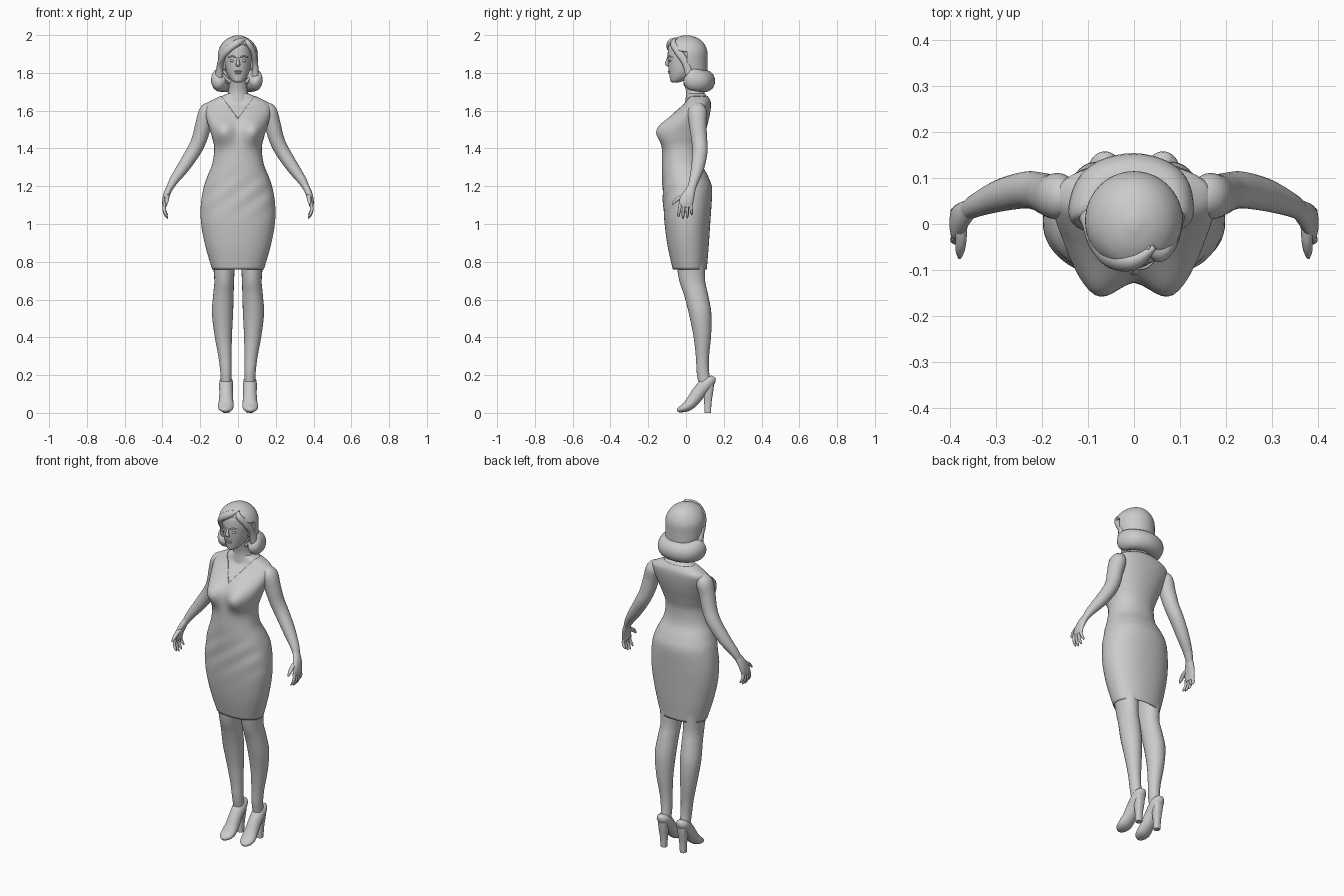
import bpy, bmesh, math
from mathutils import Vector, Matrix


def spline(rows, sub):
    # Catmull-Rom interpolation of whole rows
    out = []
    for i in range(len(rows) - 1):
        p0, p1, p2 = rows[max(i - 1, 0)], rows[i], rows[i + 1]
        p3 = rows[min(i + 2, len(rows) - 1)]
        for k in range(sub):
            t = k / sub
            out.append([0.5 * (2 * b + (c - a) * t + (2 * a - 5 * b + 4 * c - d) * t * t
                               + (3 * b - a - 3 * c + d) * t ** 3)
                        for a, b, c, d in zip(p0, p1, p2, p3)])
    return out + [list(rows[-1])]


def finish(name, bm, mirror=False):
    bmesh.ops.recalc_face_normals(bm, faces=bm.faces)
    me = bpy.data.meshes.new(name)
    bm.to_mesh(me)
    bm.free()
    me.shade_smooth()
    me.set_sharp_from_angle(angle=math.radians(50))
    ob = bpy.data.objects.new(name, me)
    bpy.context.collection.objects.link(ob)
    if mirror:
        ob.modifiers.new("mirror", 'MIRROR').use_mirror_merge = False
    return ob


def sweep(rows, sides=24, sub=4, flat=False, side=(1, 0, 0), power=2.0, caps=(True, True)):
    # rows are (x, y, z, radius along side, radius across)
    bm = bmesh.new()
    pts = spline(rows, sub)
    cs = [Vector(p[:3]) for p in pts]
    rings = []
    for i, p in enumerate(pts):
        t = (cs[min(i + 1, len(cs) - 1)] - cs[max(i - 1, 0)]).normalized()
        u, v = Vector((1, 0, 0)), Vector((0, 1, 0))
        if not flat:
            s = Vector(side)
            u = (s - t * s.dot(t)).normalized()
            v = t.cross(u)
        ring = []
        for k in range(sides):
            a = 2 * math.pi * k / sides
            c, s = math.cos(a), math.sin(a)
            c = math.copysign(abs(c) ** (2 / power), c)
            s = math.copysign(abs(s) ** (2 / power), s)
            ring.append(bm.verts.new(cs[i] + u * c * max(p[3], .001) + v * s * max(p[4], .001)))
        rings.append(ring)
    for r0, r1 in zip(rings, rings[1:]):
        for k in range(sides):
            j = (k + 1) % sides
            bm.faces.new((r0[k], r0[j], r1[j], r1[k]))
    for ring, cap in ((rings[0], caps[0]), (rings[-1], caps[1])):
        if cap:
            bm.faces.new(ring)
    return bm


def ball(name, loc, scale, mirror=False):
    bm = bmesh.new()
    m = Matrix.Translation(loc) @ Matrix.Diagonal((*scale, 1))
    bmesh.ops.create_uvsphere(bm, u_segments=20, v_segments=12, radius=1, matrix=m)
    return finish(name, bm, mirror)


def cut(bm, planes, test):
    # split along planes, then remove the faces chosen by test
    for co, no in planes:
        bmesh.ops.bisect_plane(bm, geom=bm.verts[:] + bm.edges[:] + bm.faces[:],
                               plane_co=co, plane_no=no)
    gone = [f for f in bm.faces if test(f.calc_center_median())]
    bmesh.ops.delete(bm, geom=gone, context='FACES')


# torso sections: z, half width, front y, back y
TORSO = [(.76, .137, -.07, .11), (.88, .172, -.097, .12), (1.0, .195, -.113, .128),
         (1.1, .197, -.12, .135), (1.19, .183, -.124, .138), (1.25, .163, -.126, .118),
         (1.32, .136, -.128, .085), (1.4, .126, -.126, .08), (1.46, .138, -.12, .094),
         (1.53, .160, -.105, .115), (1.59, .174, -.06, .128), (1.635, .168, -.015, .132),
         (1.662, .125, -.002, .125), (1.69, .062, .0, .105)]


def torso(first, inset):
    rows = [(0, (f + b) / 2, z, w - inset, (b - f) / 2 - inset) for z, w, f, b in TORSO[first:]]
    bm = sweep(rows, sides=64, sub=6, flat=True, power=2.2, caps=(first > 0, True))
    for v in bm.verts:
        x, y, z = v.co
        if y < 0:
            # bust
            bump = math.exp(-((abs(x) - .083) / .043) ** 2 / 2 - ((z - 1.49) / .047) ** 2 / 2)
            v.co.y -= .055 * bump * min(1, -y / .05)
            # soft diagonal creases over the hips
            fold = math.exp(-((z - 1.15) / .1) ** 2)
            v.co.y += .0025 * fold * math.sin(55 * (z - .8 * x))
    return bm


# chest skin below the neckline, and the dress
finish("chest", torso(7, .005))
bm = torso(0, 0)
cut(bm, [((0, 0, 1.56), (1.33, 0, 1)), ((0, 0, 1.56), (-1.33, 0, 1)), ((0, 0, 1.677), (0, 0, 1))],
    lambda c: c.z > 1.677 or (c.y < .04 and c.z > 1.56 + 1.33 * abs(c.x)))
dress = finish("dress", bm)
dress.modifiers.new("cloth", 'SOLIDIFY').thickness = .004

# neck and head
finish("neck", sweep([(0, .055, 1.64, .075, .06), (0, .05, 1.69, .055, .05),
                      (0, .04, 1.73, .048, .045), (0, .025, 1.80, .048, .05)], flat=True))
finish("head", sweep([(0, -.058, 1.748, .012, .012), (0, -.05, 1.756, .028, .032),
                      (0, -.032, 1.775, .045, .054), (0, -.015, 1.805, .06, .075),
                      (0, -.007, 1.845, .069, .088), (0, 0, 1.90, .074, .097),
                      (0, 0, 1.95, .064, .088), (0, 0, 1.985, .03, .04)], sides=32, flat=True))
finish("nose", sweep([(0, -.09, 1.885, .005, .006), (0, -.099, 1.865, .007, .007),
                      (0, -.101, 1.847, .012, .010), (0, -.093, 1.837, .010, .005)], sides=12))
ball("upper_lip", (0, -.088, 1.808), (.021, .009, .005))
ball("lower_lip", (0, -.086, 1.799), (.017, .010, .006))
ball("eye", (.029, -.082, 1.864), (.014, .010, .007), True)
ball("ear", (.072, .002, 1.845), (.010, .017, .030), True)
finish("eyebrow", sweep([(.012, -.097, 1.882, .003, .003), (.03, -.091, 1.888, .004, .004),
                         (.052, -.070, 1.882, .002, .002)], sides=8, side=(0, 0, 1)), True)

# hair cap with a hairline that peaks at the side parting
bm = sweep([(0, .06, 1.74, .07, .05), (0, .032, 1.80, .094, .081), (0, .01, 1.86, .105, .104),
            (0, .006, 1.915, .104, .107), (0, .002, 1.958, .083, .092),
            (0, .002, 1.985, .05, .058), (0, .002, 1.999, .012, .015)],
           sides=48, sub=5, flat=True)
part = (.03, 0, 1.957)
cut(bm, [(part, (-.6, 0, 1)), (part, (.6, 0, 1)), ((0, .005, 0), (0, 1, 0))],
    lambda c: c.y < .005 and c.z < 1.957 - .6 * abs(c.x - .03))
hair = finish("hair_cap", bm)
hair.modifiers.new("thickness", 'SOLIDIFY').thickness = .012

# rolled hair ends around the nape
finish("hair_roll", sweep([(-.098, -.004, 1.775, .012, .01), (-.1, .006, 1.77, .044, .032),
                           (-.1, .035, 1.763, .06, .043), (-.07, .085, 1.757, .058, .049),
                           (0, .103, 1.757, .058, .051), (.066, .083, 1.757, .058, .049),
                           (.09, .035, 1.765, .058, .041), (.09, .006, 1.772, .042, .03),
                           (.088, -.004, 1.777, .012, .01)], side=(0, 0, 1), sub=5))
# swept locks either side of the parting
for name, rows in (
        ("left_lock", [(.045, -.05, 1.982, .006, .006), (.0, -.082, 1.962, .02, .016),
                       (-.05, -.076, 1.928, .024, .017), (-.083, -.04, 1.885, .024, .016),
                       (-.095, .0, 1.835, .022, .018), (-.1, .02, 1.775, .024, .022)]),
        ("right_lock", [(.03, -.05, 1.982, .006, .006), (.055, -.068, 1.955, .016, .014),
                        (.081, -.04, 1.91, .02, .014), (.09, .0, 1.85, .02, .016),
                        (.092, .02, 1.78, .022, .02)])):
    finish(name, sweep(rows, sides=16, sub=6, side=(0, .6, .8)))

# arms
finish("arm", sweep([(.135, .06, 1.625, .03, .025), (.162, .06, 1.597, .05, .043),
                     (.182, .062, 1.53, .046, .043), (.204, .07, 1.45, .042, .040),
                     (.235, .074, 1.385, .040, .038), (.29, .062, 1.30, .035, .033),
                     (.34, .042, 1.23, .026, .024), (.364, .028, 1.185, .021, .017)],
                    side=(0, 1, 0), sub=5), True)
# hands
Y = (0, 1, 0)
finish("palm", sweep([(.358, .032, 1.20, .021, .017), (.374, .018, 1.165, .030, .018),
                      (.386, .003, 1.125, .037, .015), (.389, -.003, 1.095, .034, .011),
                      (.389, -.004, 1.088, .026, .006)], sides=20, side=Y), True)
for i, length in enumerate((.058, .068, .064, .048)):
    y = -.030 + .018 * i
    fan = (i - 1.8) * .005
    finish("finger_%d" % (i + 1),
           sweep([(.388, y, 1.105, .009, .009), (.391, y + fan * .5, 1.098 - length * .4, .0085, .0085),
                  (.382, y + fan, 1.098 - length * .8, .0075, .007),
                  (.373, y + fan, 1.096 - length, .003, .003)], sides=10, sub=3, side=Y), True)
finish("thumb", sweep([(.376, -.002, 1.152, .014, .012), (.376, -.035, 1.138, .012, .011),
                       (.378, -.058, 1.12, .010, .009), (.379, -.073, 1.103, .004, .004)],
                      sides=10, sub=3), True)

# legs
finish("leg", sweep([(.078, .02, .92, .07, .085), (.073, .03, .72, .053, .070),
                     (.077, .052, .63, .054, .064), (.082, .074, .53, .056, .060),
                     (.078, .086, .41, .046, .047), (.069, .087, .30, .035, .035),
                     (.064, .089, .22, .030, .033), (.063, .098, .165, .028, .034)],
                    flat=True), True)
# high-heeled shoes
finish("shoe", sweep([(.063, .146, .192, .014, .012), (.063, .135, .176, .031, .026),
                      (.063, .108, .152, .037, .036), (.063, .07, .110, .036, .037),
                      (.063, .036, .064, .038, .033), (.065, .005, .034, .042, .027),
                      (.067, -.025, .020, .034, .018), (.068, -.042, .014, .017, .011),
                      (.068, -.047, .012, .005, .004)], sub=4), True)
finish("heel", sweep([(.063, .121, .175, .029, .029), (.063, .118, .12, .026, .027),
                      (.063, .116, .06, .020, .020), (.063, .115, 0, .017, .017)],
                     flat=True, power=2.8), True)
